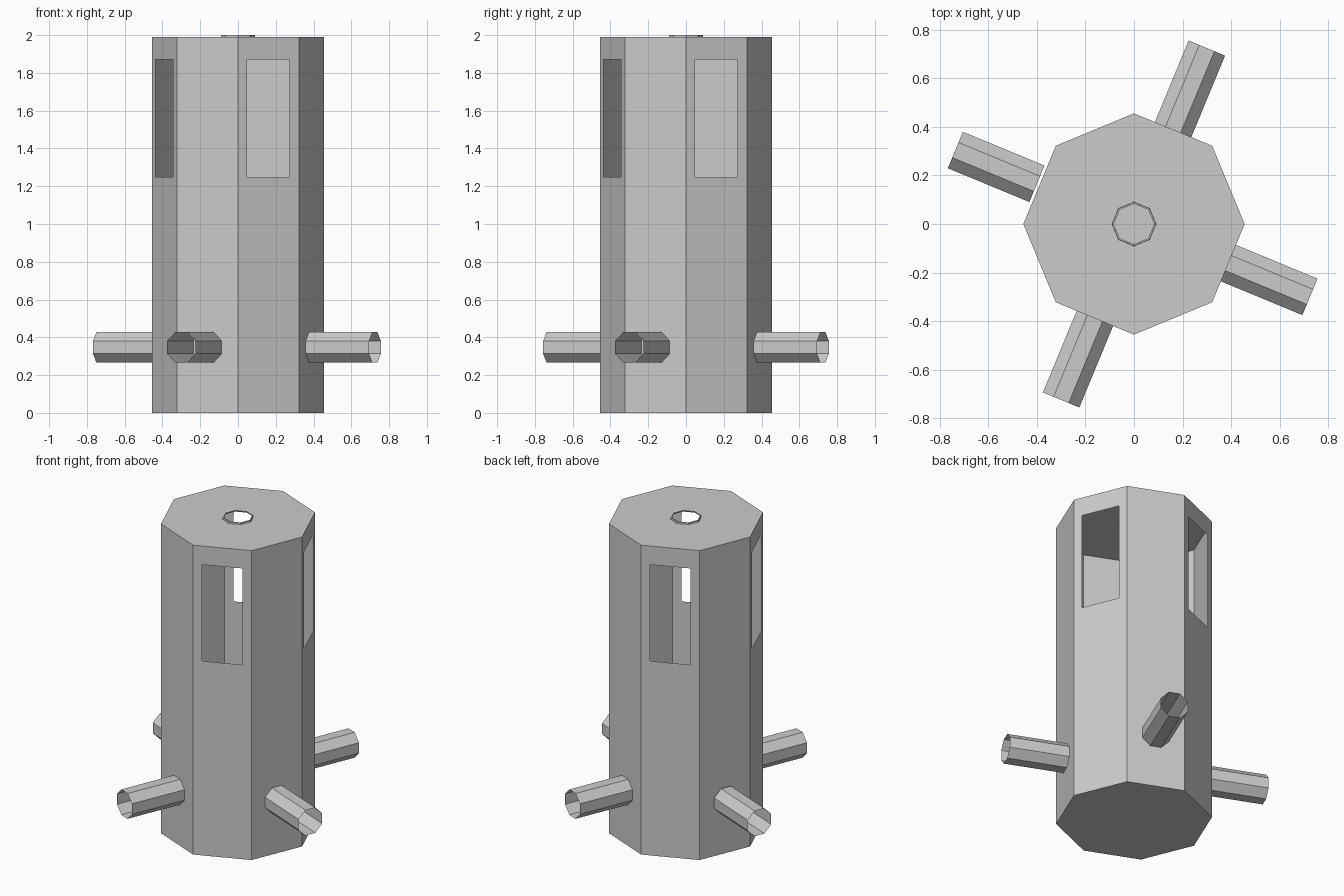
import bpy, bmesh
from math import cos, sin, pi, radians
from mathutils import Vector, Matrix

if "Cube" in bpy.data.objects:
    bpy.data.objects.remove(bpy.data.objects["Cube"], do_unlink=True)

grey = bpy.data.materials.new("light grey")
grey.use_nodes = True
COLOUR = (0.6, 0.6, 0.6, 1)
grey.diffuse_color = COLOUR
grey.node_tree.nodes["Principled BSDF"].inputs["Base Color"].default_value = COLOUR


def finish(name, bm):
    bmesh.ops.remove_doubles(bm, verts=bm.verts, dist=0.0005)
    mesh = bpy.data.meshes.new(name)
    bm.to_mesh(mesh)
    bm.free()
    mesh.materials.append(grey)
    obj = bpy.data.objects.new(name, mesh)
    bpy.context.collection.objects.link(obj)
    return obj


def ring(radius, z):
    return [Vector((radius * cos(i * pi / 4), radius * sin(i * pi / 4), z)) for i in range(8)]


def face(bm, points):
    return bm.faces.new([bm.verts.new(p) for p in points])


def bridge(bm, low, high):
    for i in range(8):
        j = (i + 1) % 8
        face(bm, (low[i], low[j], high[j], high[i]))


RADIUS, TOP = 0.456, 1.99

# Tower shell: eight thin walls, an open window in every other one
bm = bmesh.new()
corners = ring(RADIUS, 0)
rows = (0, 1.25, 1.87, TOP)
for i in range(8):
    a, b = corners[i], corners[(i + 1) % 8]
    windowed = i % 2 == 0
    columns = (0, 0.15, 0.845, 1) if windowed else (0, 1)
    for c in range(len(columns) - 1):
        for r in range(3):
            if windowed and c == 1 and r == 1:
                continue
            p, q = a.lerp(b, columns[c]), a.lerp(b, columns[c + 1])
            low, high = Vector((0, 0, rows[r])), Vector((0, 0, rows[r + 1]))
            face(bm, (p + low, q + low, q + high, p + high))

# Floor, and a roof with a hole
face(bm, corners[::-1])
bridge(bm, ring(RADIUS, TOP), ring(0.091, TOP))
finish("tower", bm)

# Low rim around the roof hole
bm = bmesh.new()
bridge(bm, ring(0.091, TOP), ring(0.09, 2))
bridge(bm, ring(0.09, 2), ring(0.083, 2))
finish("roof_rim", bm)

# Four open pipes standing out from the plain walls
for name, angle, start in (("back_pipe", 67.5, 0.421), ("right_pipe", 157.5, 0.433),
                           ("front_pipe", 247.5, 0.421), ("left_pipe", 337.5, 0.421)):
    bm = bmesh.new()
    bridge(bm, ring(0.088, 0), ring(0.088, 0.364))
    bm.transform(Matrix.Translation((0, 0, 0.347)) @ Matrix.Rotation(radians(angle), 4, "Z")
                 @ Matrix.Translation((start, 0, 0)) @ Matrix.Rotation(pi / 2, 4, "Y")
                 @ Matrix.Rotation(pi / 8, 4, "Z"))
    finish(name, bm)
